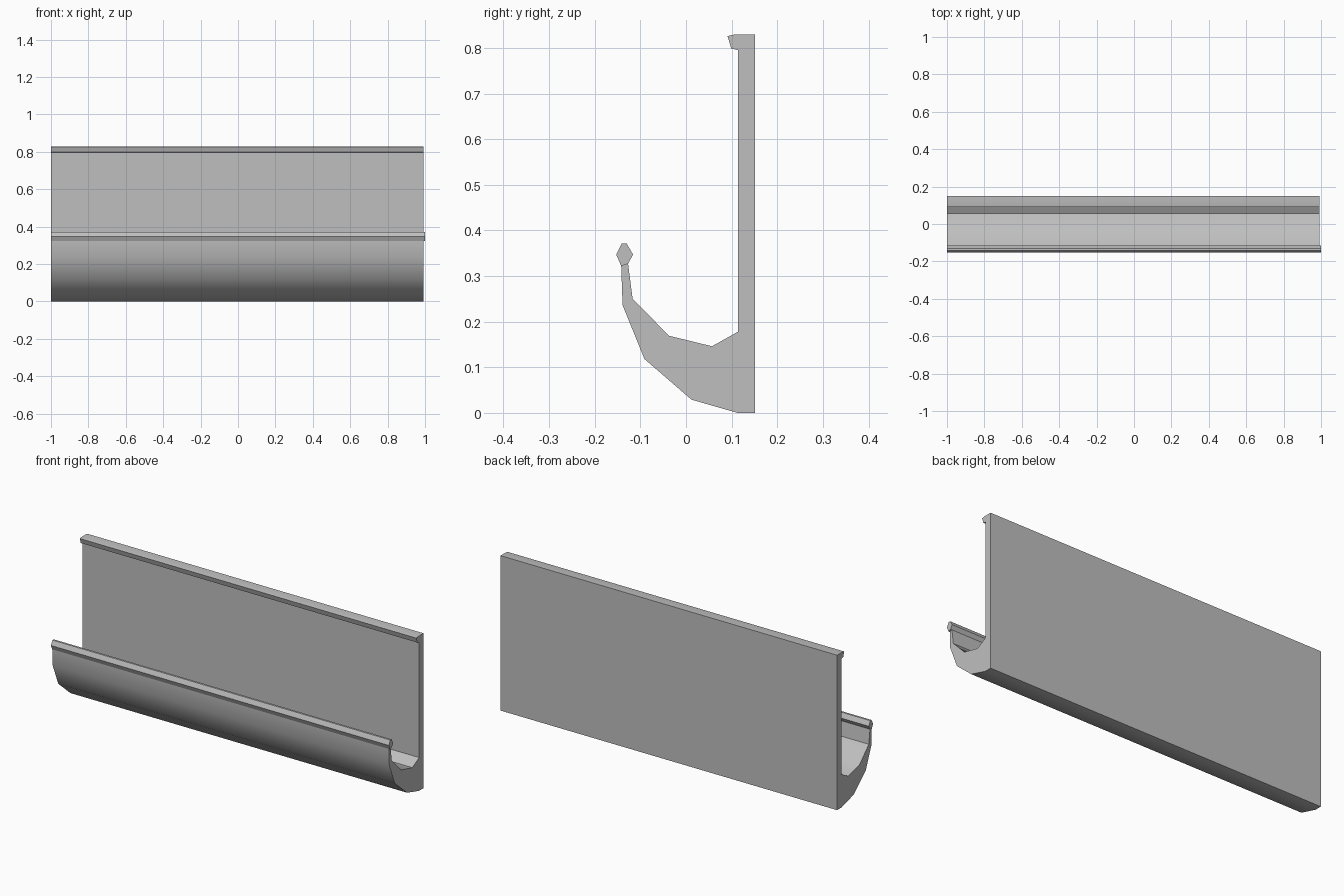
import bpy, bmesh, math

if "Cube" in bpy.data.objects:
    bpy.data.objects.remove(bpy.data.objects["Cube"])

grey = bpy.data.materials.new("plain grey")
grey.diffuse_color = (0.52, 0.52, 0.52, 1)
grey.use_nodes = True
grey.node_tree.nodes["Principled BSDF"].inputs["Base Color"].default_value = grey.diffuse_color


def extrude_profile(name, profile, x0, x1, smooth_angle):
    """Sweep a closed (y, z) outline along x."""
    bm = bmesh.new()
    face = bm.faces.new([bm.verts.new((x0, y, z)) for y, z in profile])
    out = bmesh.ops.extrude_face_region(bm, geom=[face])
    for v in out["geom"]:
        if isinstance(v, bmesh.types.BMVert):
            v.co.x = x1
    bmesh.ops.recalc_face_normals(bm, faces=bm.faces)
    mesh = bpy.data.meshes.new(name)
    bm.to_mesh(mesh)
    bm.free()
    mesh.materials.append(grey)
    ob = bpy.data.objects.new(name, mesh)
    bpy.context.collection.objects.link(ob)
    bpy.context.view_layer.objects.active = ob
    ob.select_set(True)
    bpy.ops.object.shade_smooth_by_angle(angle=math.radians(smooth_angle))
    ob.select_set(False)
    return ob


# Back plate with hooked top edge and curved trough
body = [(0.151, 0.0), (0.151, 0.829), (0.105, 0.829), (0.091, 0.826),
        (0.099, 0.799), (0.114, 0.795), (0.114, 0.178), (0.057, 0.146),
        (-0.037, 0.169), (-0.117, 0.25), (-0.127, 0.327), (-0.142, 0.322),
        (-0.139, 0.236), (-0.091, 0.118), (0.012, 0.029), (0.113, 0.0)]
extrude_profile("back_plate_and_trough", body, -1.0, 0.992, 35)

# Hexagonal bead along the trough's front rim
bead = [(-0.142, 0.322), (-0.127, 0.327), (-0.116, 0.347),
        (-0.130, 0.371), (-0.141, 0.371), (-0.153, 0.347)]
extrude_profile("rim_bead", bead, -1.0, 1.0, 30)
